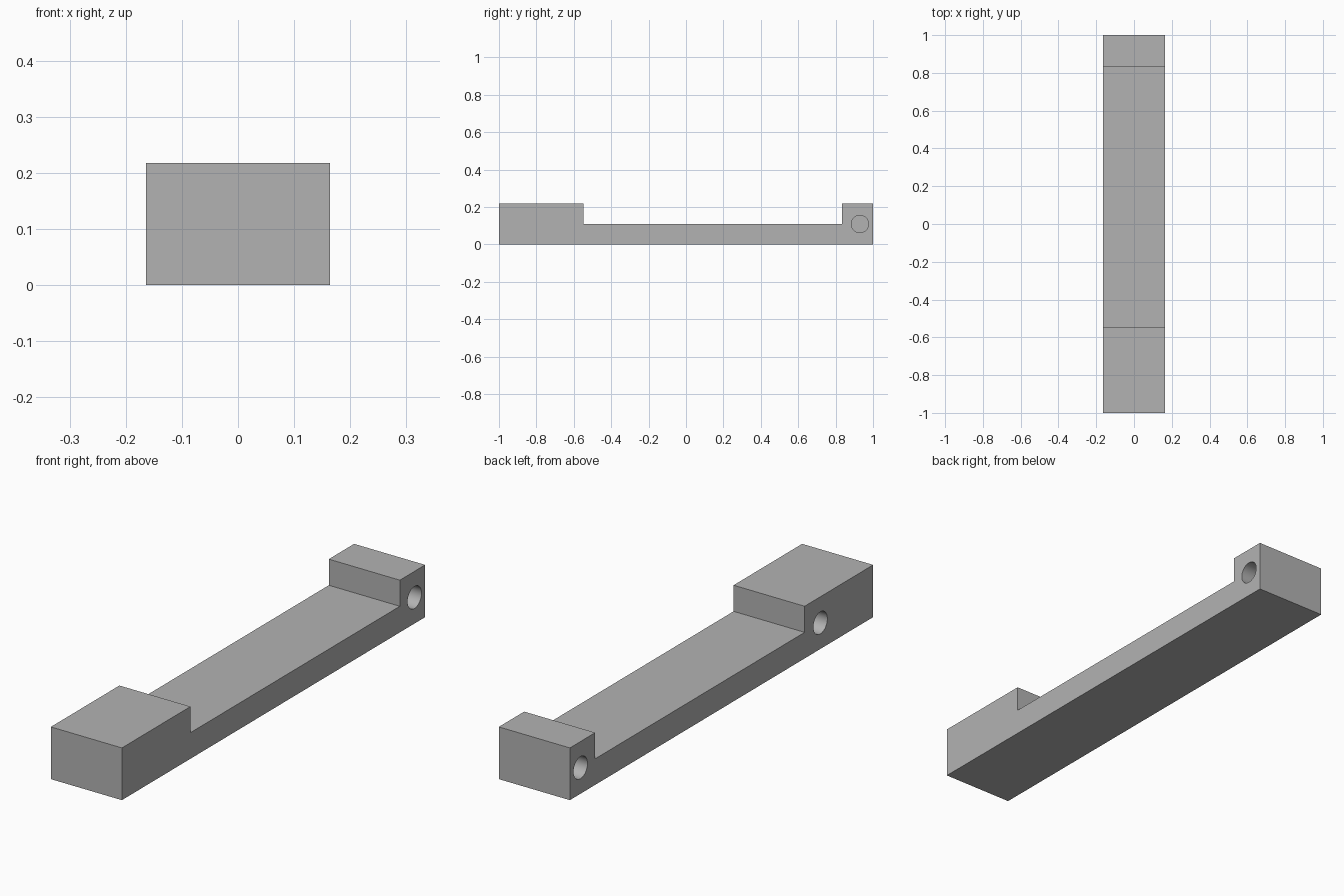
import bpy
import bmesh
import math

if "Cube" in bpy.data.objects:
    bpy.data.objects.remove(bpy.data.objects["Cube"], do_unlink=True)

HALF_W = 0.164
HEIGHT = 0.218
FLOOR = 0.109
HOLE_R = 0.046
HOLE_DEPTH = 0.12

grey = bpy.data.materials.new("plain grey")
grey.use_nodes = True
colour = (0.45, 0.45, 0.45, 1)
grey.diffuse_color = colour
grey.node_tree.nodes["Principled BSDF"].inputs["Base Color"].default_value = colour


def add_object(name, bm):
    mesh = bpy.data.meshes.new(name)
    bmesh.ops.recalc_face_normals(bm, faces=bm.faces)
    bm.to_mesh(mesh)
    bm.free()
    mesh.materials.append(grey)
    obj = bpy.data.objects.new(name, mesh)
    bpy.context.collection.objects.link(obj)
    return obj


# Stepped bar: side profile (y, z) extruded across x
profile = [(-1, 0), (1, 0), (1, HEIGHT), (0.833, HEIGHT),
           (0.833, FLOOR), (-0.548, FLOOR), (-0.548, HEIGHT), (-1, HEIGHT)]
bm = bmesh.new()
side = bm.faces.new([bm.verts.new((-HALF_W, y, z)) for y, z in profile])
grown = bmesh.ops.extrude_face_region(bm, geom=[side])["geom"]
bmesh.ops.translate(bm, vec=(2 * HALF_W, 0, 0),
                    verts=[v for v in grown if isinstance(v, bmesh.types.BMVert)])
bar = add_object("stepped_bar", bm)


# Blind round holes drilled into the sides: (side direction, y)
def drill(direction, y):
    bpy.ops.mesh.primitive_cylinder_add(
        vertices=48, radius=HOLE_R, depth=2 * HOLE_DEPTH,
        location=(direction * HALF_W, y, FLOOR), rotation=(0, math.pi / 2, 0))
    cutter = bpy.context.object
    cutter.name = "hole_cutter"
    cutter.hide_render = True
    cutter.data.materials.append(grey)
    cut = bar.modifiers.new("hole", "BOOLEAN")
    cut.operation = "DIFFERENCE"
    cut.solver = "EXACT"
    cut.object = cutter
    bpy.ops.object.select_all(action="DESELECT")
    bpy.context.view_layer.objects.active = bar
    bar.select_set(True)
    bpy.ops.object.modifier_apply(modifier=cut.name)
    bpy.data.objects.remove(cutter, do_unlink=True)


for direction, y in [(1, 0.93), (-1, 0.93), (-1, -0.652)]:
    drill(direction, y)

# Smooth hole walls, crisp block edges
bpy.ops.object.shade_smooth_by_angle(angle=math.radians(30))
